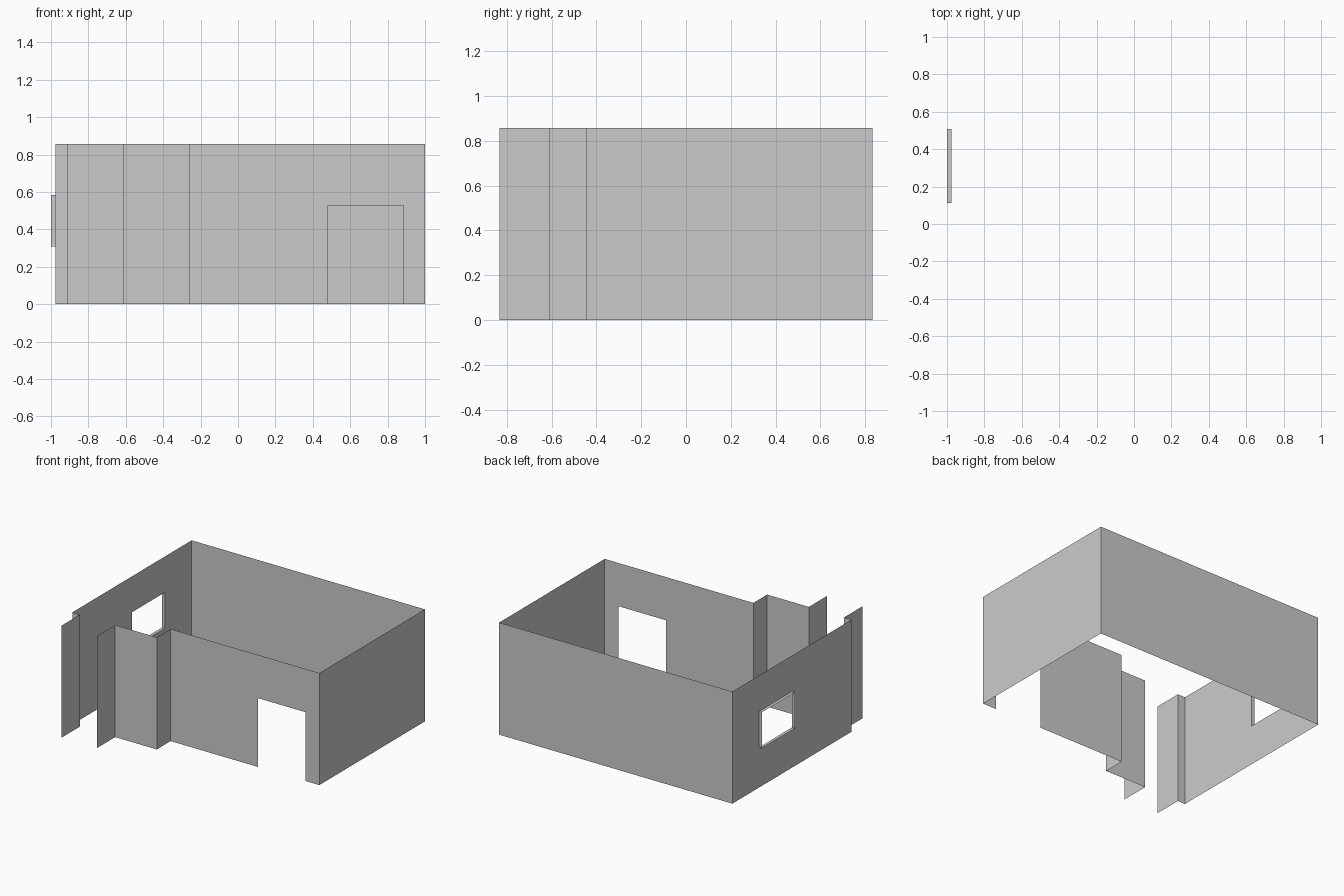
import bpy
import bmesh
from mathutils import Vector

if "Cube" in bpy.data.objects:
    bpy.data.objects.remove(bpy.data.objects["Cube"])

HEIGHT = 0.858
UP = Vector((0, 0, 1))


def finish(name, bm):
    mesh = bpy.data.meshes.new(name)
    bm.to_mesh(mesh)
    bm.free()
    obj = bpy.data.objects.new(name, mesh)
    bpy.context.collection.objects.link(obj)
    return obj


def wall(name, start, end, opening=None):
    """Thin upright wall; opening = (from, to, bottom, top) along its length."""
    a, b = Vector((*start, 0)), Vector((*end, 0))
    along = (b - a).normalized()
    us, zs = [0, (b - a).length], [0, HEIGHT]
    if opening:
        us = sorted({*us, *opening[:2]})
        zs = sorted({*zs, *opening[2:]})
    bm = bmesh.new()
    verts = [[bm.verts.new(a + along * u + UP * z) for z in zs] for u in us]
    for i in range(len(us) - 1):
        for j in range(len(zs) - 1):
            if opening and us[i] == opening[0] and zs[j] == opening[2]:
                continue
            # wound so the face looks into the room
            bm.faces.new((verts[i][j], verts[i][j + 1],
                          verts[i + 1][j + 1], verts[i + 1][j]))
    # merge the pieces around an opening into as few faces as possible
    bmesh.ops.dissolve_limit(bm, angle_limit=0.01, verts=bm.verts, edges=bm.edges)
    return finish(name, bm)


# Room corners, counter-clockwise from the left entrance side
LEFT, RIGHT, BACK = -0.976, 1.0, 0.833
ENTRY_L, ENTRY_R, STEP = -0.912, -0.613, -0.26
FRONT, MID, PORCH = -0.444, -0.611, -0.833

# Entrance sides and stepped front
wall("entrance_side_right", (ENTRY_R, PORCH), (ENTRY_R, MID))
wall("entrance_front_wall", (ENTRY_R, MID), (STEP, MID))
wall("front_step_wall", (STEP, MID), (STEP, FRONT))

# Front wall with doorway
wall("front_wall", (STEP, FRONT), (RIGHT, FRONT),
     (0.479 - STEP, 0.884 - STEP, 0, 0.527))

# Right and back walls
wall("right_wall", (RIGHT, FRONT), (RIGHT, BACK))
wall("back_wall", (RIGHT, BACK), (LEFT, BACK))

# Left wall with window
Y0, Y1, Z0, Z1 = 0.112, 0.508, 0.308, 0.583
wall("left_wall", (LEFT, BACK), (LEFT, MID), (BACK - Y1, BACK - Y0, Z0, Z1))
wall("entrance_return_wall", (LEFT, MID), (ENTRY_L, MID))
wall("entrance_side_left", (ENTRY_L, MID), (ENTRY_L, PORCH))

# Window reveal: open frame reaching outward from the left wall
bm = bmesh.new()
ring = [(Y0, Z0), (Y1, Z0), (Y1, Z1), (Y0, Z1)]
inner = [bm.verts.new((LEFT, y, z)) for y, z in ring]
outer = [bm.verts.new((-1.0, y, z)) for y, z in ring]
for i in range(4):
    j = (i + 1) % 4
    bm.faces.new((inner[i], inner[j], outer[j], outer[i]))
finish("window_reveal", bm)
